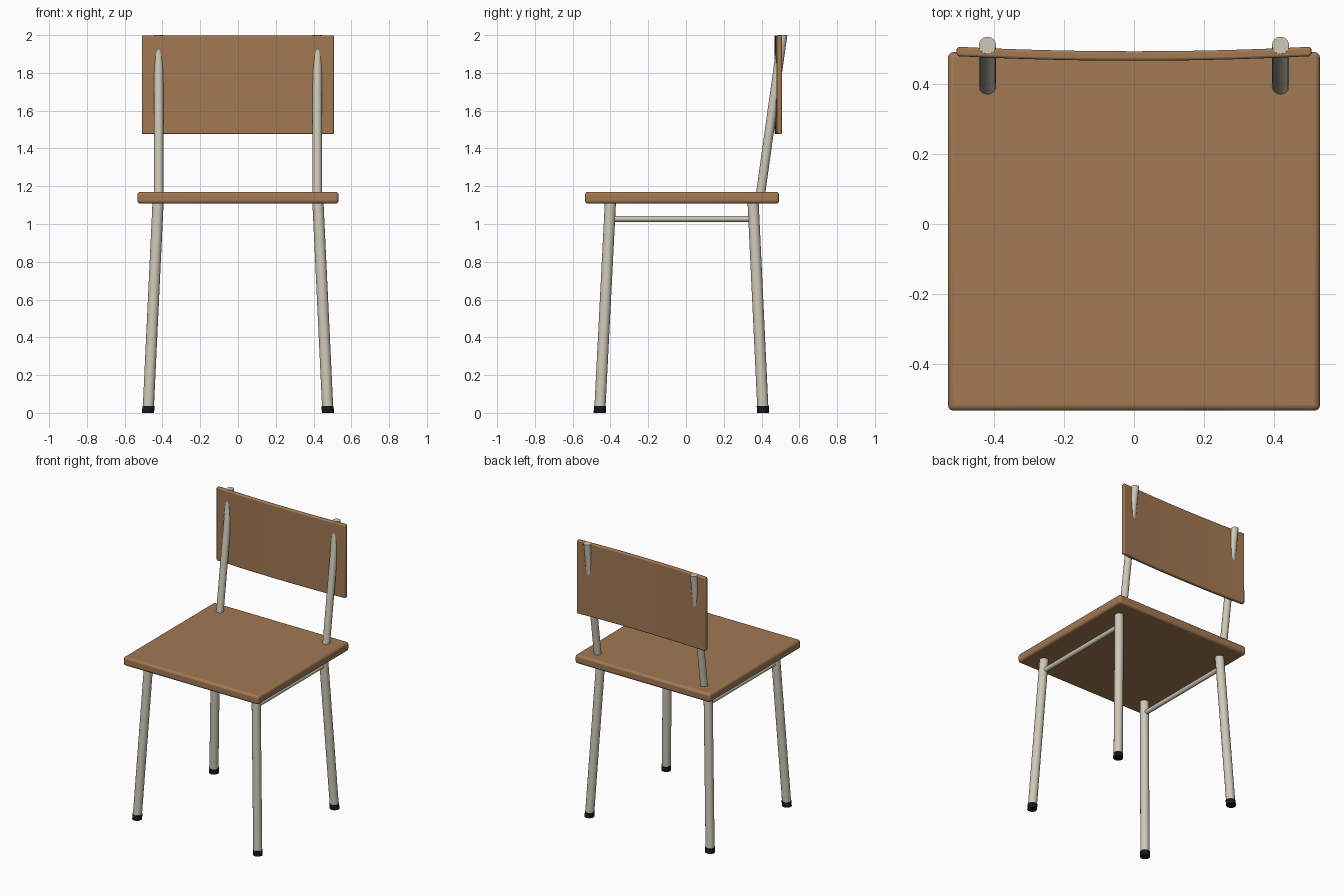
import bpy, bmesh, math
from mathutils import Vector

if "Cube" in bpy.data.objects:
    bpy.data.objects.remove(bpy.data.objects["Cube"])


def material(name, rgb):
    m = bpy.data.materials.new(name)
    m.diffuse_color = (*rgb, 1)
    m.use_nodes = True
    m.node_tree.nodes["Principled BSDF"].inputs["Base Color"].default_value = m.diffuse_color
    return m


WOOD = material("warm wood", (0.36, 0.19, 0.087))
METAL = material("pale metal", (0.62, 0.58, 0.48))
RUBBER = material("black rubber", (0.009, 0.009, 0.009))


def finish(name, bm, mat, bevel=0):
    bmesh.ops.recalc_face_normals(bm, faces=bm.faces[:])
    me = bpy.data.meshes.new(name)
    bm.to_mesh(me)
    bm.free()
    me.materials.append(mat)
    ob = bpy.data.objects.new(name, me)
    bpy.context.collection.objects.link(ob)
    if bevel:
        mod = ob.modifiers.new("rounded edges", "BEVEL")
        mod.width, mod.segments = bevel, 3
        mod.limit_method, mod.angle_limit = "ANGLE", math.radians(40)
    bpy.ops.object.select_all(action="DESELECT")
    ob.select_set(True)
    bpy.context.view_layer.objects.active = ob
    bpy.ops.object.shade_smooth_by_angle(angle=math.radians(35))
    return ob


def tube(name, a, b, r, mat, along="z", sides=24):
    """Round bar from a to b whose ends are cut square to the given axis."""
    bm = bmesh.new()
    rings = []
    for p in (a, b):
        ring = []
        for i in range(sides):
            t = 2 * math.pi * i / sides
            u, v = r * math.cos(t), r * math.sin(t)
            ring.append(bm.verts.new(Vector(p) + Vector((u, v, 0) if along == "z" else (u, 0, v))))
        rings.append(ring)
    for i in range(sides):
        j = (i + 1) % sides
        bm.faces.new((rings[0][i], rings[0][j], rings[1][j], rings[1][i]))
    for ring in rings:
        bm.faces.new(ring)
    return finish(name, bm, mat)


# Seat board
bm = bmesh.new()
bmesh.ops.create_cube(bm, size=1)
bmesh.ops.scale(bm, vec=(1.066, 1.028, 0.062), verts=bm.verts)
bmesh.ops.translate(bm, vec=(0, -0.021, 1.139), verts=bm.verts)
finish("seat", bm, WOOD, 0.016)

# Backrest: gently bowed panel
bm = bmesh.new()
N, HALF, THICK = 20, 0.508, 0.027
outline = []
for side in (0, 1):
    for i in range(N + 1):
        x = HALF * (2 * i / N - 1) * (1 if side == 0 else -1)
        outline.append((x, 0.468 + 0.013 * (x / HALF) ** 2 + side * THICK))
low = [bm.verts.new((x, y, 1.476)) for x, y in outline]
high = [bm.verts.new((x, y, 1.998)) for x, y in outline]
M = 2 * (N + 1)
for i in range(M):
    j = (i + 1) % M
    bm.faces.new((low[i], low[j], high[j], high[i]))
for k in range(N):  # top and bottom edge strips
    for row in (low, high):
        bm.faces.new((row[k], row[k + 1], row[M - 2 - k], row[M - 1 - k]))
finish("backrest", bm, WOOD, 0.007)

# Frame, same on both sides
FOOT = 0.036
for s, side in ((-1, "left"), (1, "right")):
    for end, y_top, y_floor in (("front", -0.40, -0.457), ("back", 0.355, 0.408)):
        top = Vector((s * 0.423, y_top, 1.12))
        floor = Vector((s * 0.476, y_floor, 0))
        ankle = floor.lerp(top, FOOT / 1.12)
        tube(f"{end}_leg_{side}", ankle, top, 0.0295, METAL)
        tube(f"{end}_foot_{side}", floor, ankle, 0.032, RUBBER)
    tube(f"side_rail_{side}", (s * 0.426, -0.40, 1.027), (s * 0.426, 0.355, 1.027),
         0.016, METAL, along="y", sides=16)
    tube(f"back_post_{side}", (s * 0.42, 0.392, 1.14), (s * 0.42, 0.512, 2.0), 0.0245, METAL)
